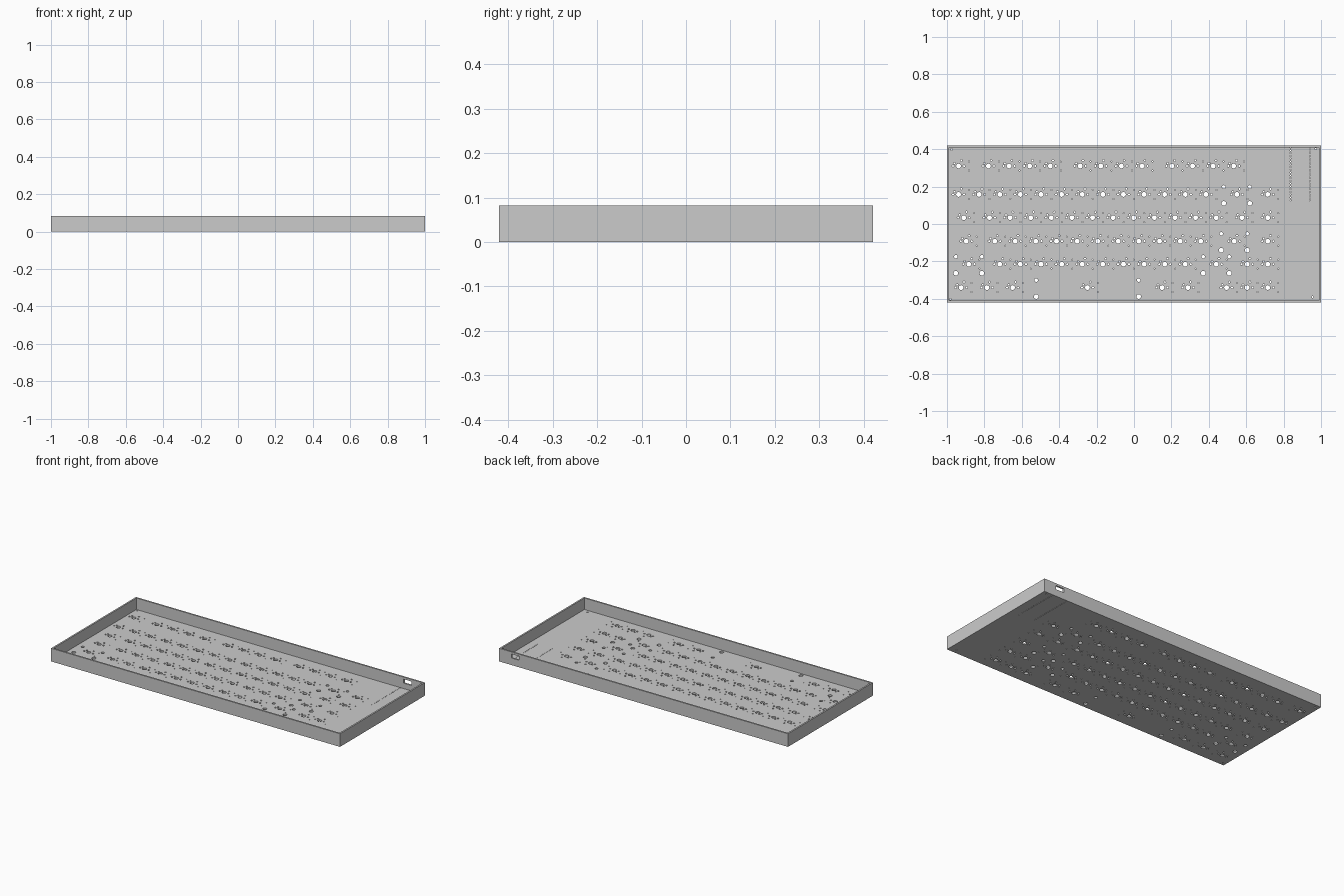
import bpy
import bmesh
from math import sin, cos, pi

if "Cube" in bpy.data.objects:
    bpy.data.objects.remove(bpy.data.objects["Cube"])

HALF_X, HALF_Y, HEIGHT = 1.0, 0.42, 0.082
WALL, FLOOR = 0.01, 0.01
PITCH, LEFT_EDGE = 0.1102, -0.993

grey = bpy.data.materials.new("plain grey")
grey.use_nodes = True
grey.diffuse_color = (0.6, 0.6, 0.6, 1)
grey.node_tree.nodes["Principled BSDF"].inputs["Base Color"].default_value = (0.6, 0.6, 0.6, 1)


def circle(x, y, r):
    n = 16 if r > 0.008 else 10
    return [(x + r * cos(2 * pi * i / n), y + r * sin(2 * pi * i / n)) for i in range(n)]


def rect(x0, x1, y0, y1):
    return [(x0, y0), (x1, y0), (x1, y1), (x0, y1)]


def plate(name, loops, thickness, location, rotation=(0, 0, 0)):
    """Flat plate: the first loop is the outline, the others are holes."""
    curve = bpy.data.curves.new(name + "_profile", 'CURVE')
    curve.dimensions = '2D'
    curve.fill_mode = 'BOTH'
    curve.extrude = thickness / 2
    for loop in loops:
        spline = curve.splines.new('POLY')
        spline.points.add(len(loop) - 1)
        for point, (x, y) in zip(spline.points, loop):
            point.co = (x, y, 0, 1)
        spline.use_cyclic_u = True
    helper = bpy.data.objects.new(name + "_profile", curve)
    bpy.context.collection.objects.link(helper)
    graph = bpy.context.evaluated_depsgraph_get()
    mesh = bpy.data.meshes.new_from_object(helper.evaluated_get(graph))
    bpy.data.objects.remove(helper)
    # Weld caps to sides
    bm = bmesh.new()
    bm.from_mesh(mesh)
    bmesh.ops.remove_doubles(bm, verts=bm.verts, dist=0.00005)
    bmesh.ops.recalc_face_normals(bm, faces=bm.faces)
    for face in bm.faces:
        face.smooth = False
    bm.to_mesh(mesh)
    bm.free()
    mesh.name = name
    mesh.materials.clear()
    mesh.materials.append(grey)
    obj = bpy.data.objects.new(name, mesh)
    obj.location = location
    obj.rotation_euler = rotation
    bpy.context.collection.objects.link(obj)
    return obj


def run(start, count):
    return [start + i for i in range(count)]


# Key rows: height, key centres in key widths
rows = [
    (0.31, [0.5] + run(1.95, 4) + run(6.4, 4) + run(10.85, 4)),
    (0.158, run(0.5, 13) + [14, 15.5]),
    (0.034, [0.75] + run(2, 12) + [14.25, 15.5]),
    (-0.092, [0.875] + run(2.25, 11) + [13.875, 15.5]),
    (-0.215, [1] + run(2.5, 10) + [13, 14.5, 15.5]),
    (-0.34, [0.625, 1.875, 3.125, 6.75, 10.375, 11.625] + run(13.5, 3)),
]

# Holes of one switch: offset and radius
switch = [
    (0, 0, 0.0128), (-0.0296, 0, 0.0055), (0.0296, 0, 0.0055),
    (-0.022, 0.0148, 0.005), (0.0148, 0.0296, 0.005),
    (0.056, 0.024, 0.003), (0.056, -0.024, 0.003),
]

holes = []
for y, keys in rows:
    for key in keys:
        x = LEFT_EDGE + key * PITCH
        holes += [circle(x + dx, y + dy, r) for dx, dy, r in switch]

# Stabiliser holes beside the wide keys: row, key centre, half spacing
for row, key, half in [(1, 14, 0.0695), (3, 13.875, 0.0695), (4, 1, 0.0695),
                       (4, 13, 0.0695), (5, 6.75, 0.274)]:
    x, y = LEFT_EDGE + key * PITCH, rows[row][0]
    for side in (-1, 1):
        holes.append(circle(x + side * half, y + 0.04, 0.0095))
        holes.append(circle(x + side * half, y - 0.048, 0.0125))

# Controller pin holes
for x in (0.837, 0.94):
    holes += [circle(x, 0.127 + i * 0.0148, 0.003) for i in range(20)]

# Corner screw holes
for x, y in [(-0.975, 0.398), (0.972, 0.402), (0.955, -0.39), (-0.982, -0.402)]:
    holes.append(circle(x, y, 0.005))

plate("floor_plate", [rect(-HALF_X, HALF_X, -HALF_Y, HALF_Y)] + holes,
      FLOOR, (0, 0, FLOOR / 2))

# Upright walls, the back one with a cable opening
upright = (pi / 2, 0, 0)
outline = rect(-HALF_X, HALF_X, FLOOR, HEIGHT)
plate("front_wall", [outline], WALL, (0, -HALF_Y + WALL / 2, 0), upright)
plate("back_wall", [outline, rect(0.86, 0.915, 0.044, 0.069)],
      WALL, (0, HALF_Y - WALL / 2, 0), upright)
inner = HALF_Y - WALL
for name, side in (("left_wall", 1), ("right_wall", -1)):
    plate(name, [rect(-inner, inner, FLOOR, HEIGHT)], WALL,
          (side * (HALF_X - WALL / 2), 0, 0), (pi / 2, 0, pi / 2))
